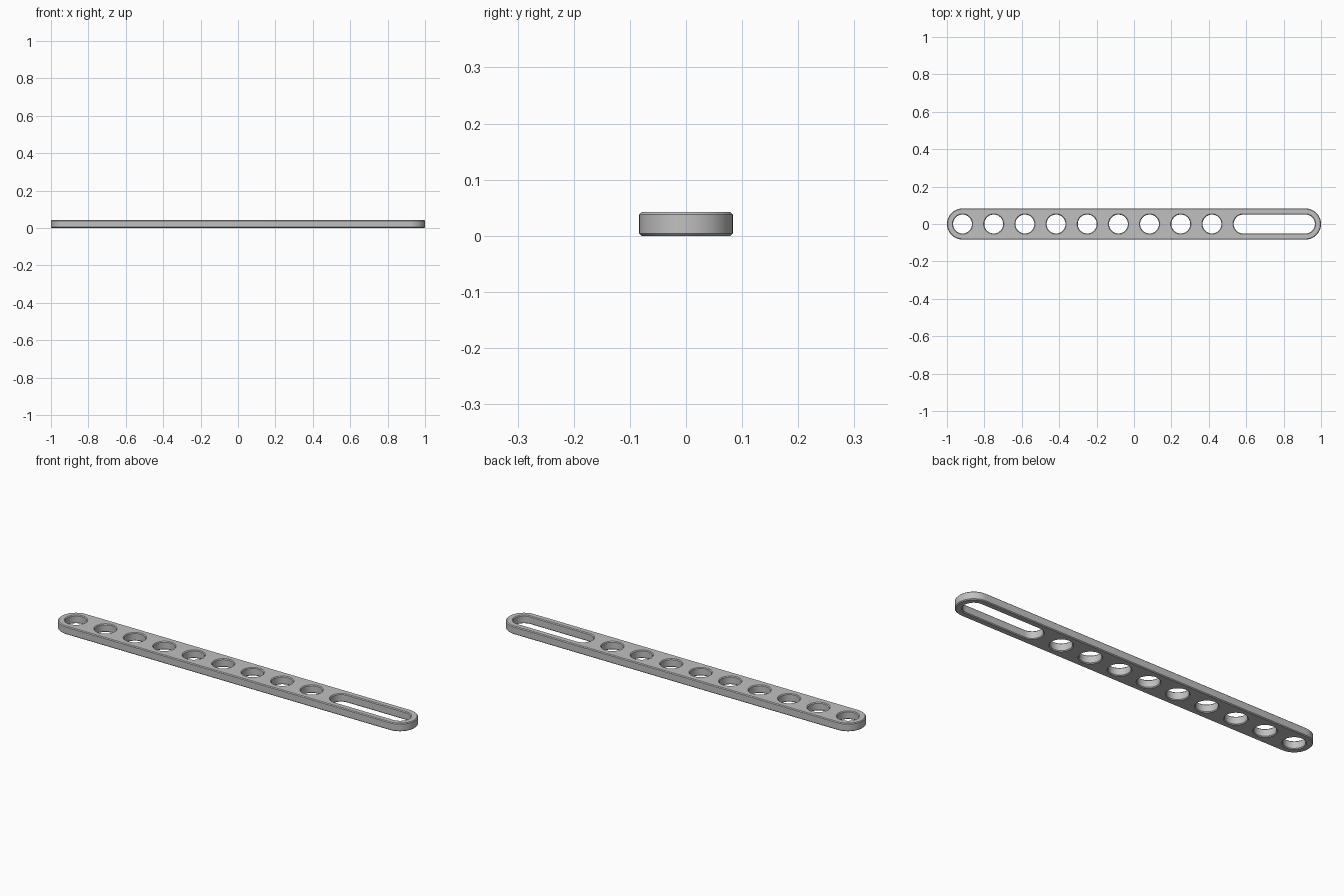
import bpy, bmesh
from math import pi, cos, sin, radians

cube = bpy.data.objects.get("Cube")
if cube:
    bpy.data.objects.remove(cube, do_unlink=True)

PITCH = 1 / 6            # spacing between hole centres
FIRST = -5.5 * PITCH     # centre of the first hole
OUTER = PITCH / 2        # radius of the bar's rounded ends
HOLE = 0.0505
HEIGHT = 0.042
CHAMFER = 0.004
ARC = 24                 # segments per half circle


def stadium(x0, x1, r):
    """Outline around the segment x0..x1; a circle when both are equal."""
    pts = []
    for centre, start in ((x1, -pi / 2), (x0, pi / 2)):
        for i in range(ARC + 1):
            a = start + pi * i / ARC
            pts.append((centre + r * cos(a), r * sin(a)))
    return pts


def add_wall(bm, x0, x1, r, grow):
    """Vertical wall with chamfers; grow is the radius change at both rims."""
    levels = ((r + grow, 0), (r, CHAMFER), (r, HEIGHT - CHAMFER), (r + grow, HEIGHT))
    rings = [[bm.verts.new((x, y, z)) for x, y in stadium(x0, x1, rad)]
             for rad, z in levels]
    for low, high in zip(rings, rings[1:]):
        for i in range(len(low)):
            j = (i + 1) % len(low)
            bm.faces.new((low[i], low[j], high[j], high[i]))


bm = bmesh.new()

# Outer wall, nine round holes and the long slot
add_wall(bm, FIRST, -FIRST, OUTER, -CHAMFER)
for k in range(9):
    add_wall(bm, FIRST + k * PITCH, FIRST + k * PITCH, HOLE, CHAMFER)
add_wall(bm, FIRST + 9 * PITCH, -FIRST, HOLE, CHAMFER)
bmesh.ops.remove_doubles(bm, verts=bm.verts[:], dist=1e-5)

# Flat bottom and top, filled around the openings
for z, direction in ((0, -1), (HEIGHT, 1)):
    rim = [e for e in bm.edges if all(abs(v.co.z - z) < 1e-5 for v in e.verts)]
    bmesh.ops.triangle_fill(bm, edges=rim, use_beauty=True, normal=(0, 0, direction))
bmesh.ops.recalc_face_normals(bm, faces=bm.faces[:])

mesh = bpy.data.meshes.new("perforated_bar")
bm.to_mesh(mesh)
bm.free()
bar = bpy.data.objects.new("perforated_bar", mesh)
bpy.context.collection.objects.link(bar)

# Single grey colour
grey = bpy.data.materials.new("light_grey")
grey.use_nodes = True
colour = (0.53, 0.53, 0.53, 1)
grey.diffuse_color = colour
grey.node_tree.nodes["Principled BSDF"].inputs["Base Color"].default_value = colour
mesh.materials.append(grey)

# Smooth round walls, sharp chamfer edges
bpy.ops.object.select_all(action='DESELECT')
bar.select_set(True)
bpy.context.view_layer.objects.active = bar
bpy.ops.object.shade_smooth_by_angle(angle=radians(30))
